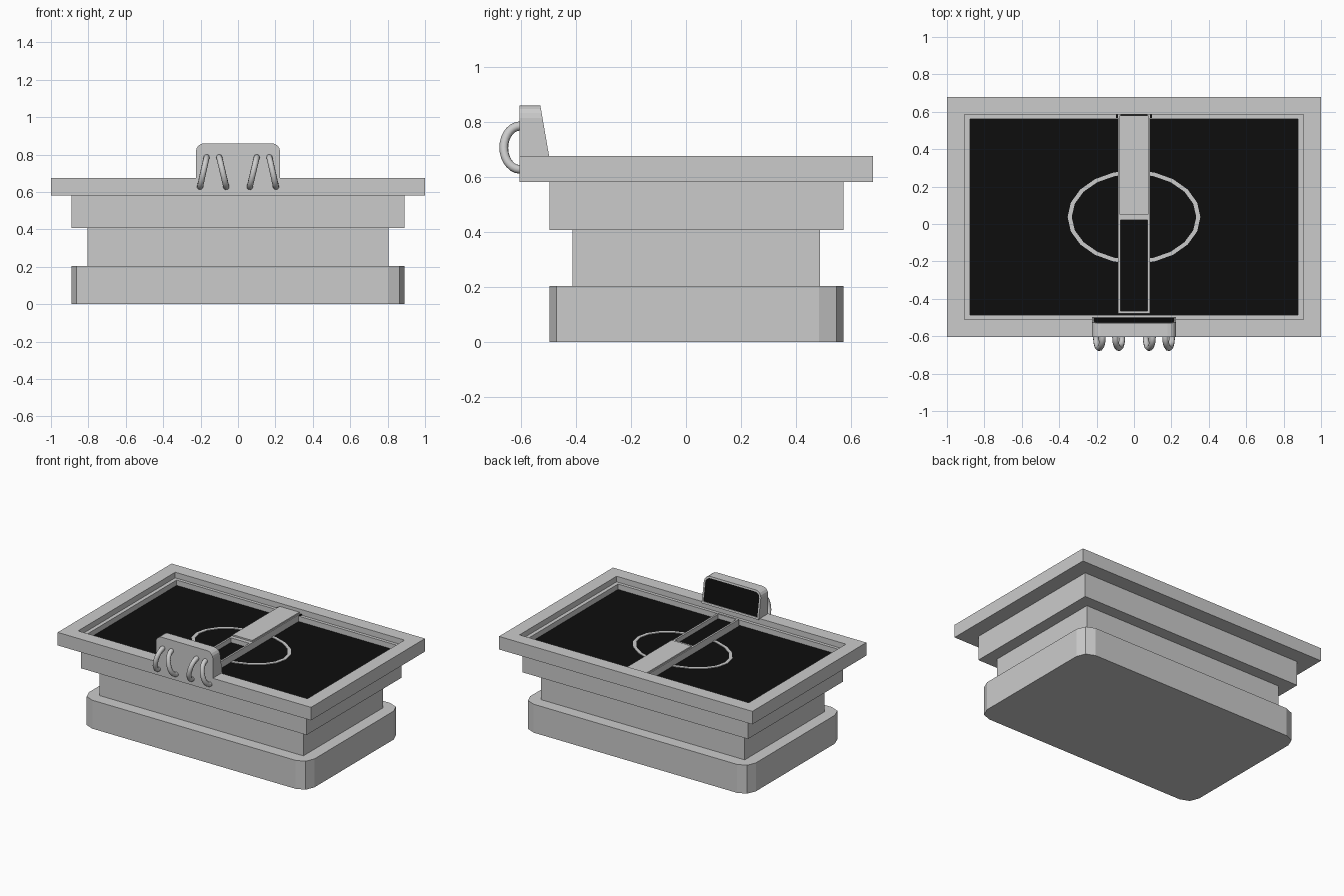
import bpy, bmesh
from math import sin, cos, pi, radians

if "Cube" in bpy.data.objects:
    bpy.data.objects.remove(bpy.data.objects["Cube"])

CY = 0.0375  # table centre in y

black = bpy.data.materials.new("black")
black.diffuse_color = (0.004, 0.004, 0.004, 1)
black.use_nodes = True
black.node_tree.nodes["Principled BSDF"].inputs["Base Color"].default_value = black.diffuse_color


def finish(name, bm, mat=None):
    bmesh.ops.recalc_face_normals(bm, faces=bm.faces)
    me = bpy.data.meshes.new(name)
    bm.to_mesh(me)
    bm.free()
    ob = bpy.data.objects.new(name, me)
    bpy.context.collection.objects.link(ob)
    if mat:
        me.materials.append(mat)
    return ob


def loft(name, rings, caps=True, closed=False, mat=None):
    """Skin a stack of equal-length point loops."""
    bm = bmesh.new()
    vs = [[bm.verts.new(p) for p in r] for r in rings]
    n = len(vs[0])
    pairs = list(zip(vs, vs[1:])) + ([(vs[-1], vs[0])] if closed else [])
    for a, b in pairs:
        for i in range(n):
            j = (i + 1) % n
            bm.faces.new((a[i], a[j], b[j], b[i]))
    if caps and not closed:
        bm.faces.new(vs[0])
        bm.faces.new(vs[-1])
    return finish(name, bm, mat)


def rect(hx, hy, z):
    return [(sx * hx, CY + sy * hy, z) for sx, sy in ((-1, -1), (1, -1), (1, 1), (-1, 1))]


def rounded(hx, hy, r, z, seg=2):
    pts = []
    for k, (sx, sy) in enumerate(((1, 1), (-1, 1), (-1, -1), (1, -1))):
        for i in range(seg + 1):
            a = k * pi / 2 + i * pi / 2 / seg
            pts.append((sx * (hx - r) + r * cos(a), CY + sy * (hy - r) + r * sin(a), z))
    return pts


def box(name, x, y, z, mat=None):
    ring = lambda h: [(x[0], y[0], h), (x[1], y[0], h), (x[1], y[1], h), (x[0], y[1], h)]
    return loft(name, [ring(z[0]), ring(z[1])], mat=mat)


# Plinth and body tiers
loft("base", [rounded(0.89, 0.535, 0.088, z) for z in (0, 0.203)])
loft("middle_tier", [rect(0.805, 0.45, z) for z in (0.203, 0.407)])
loft("upper_tier", [rect(0.89, 0.535, z) for z in (0.407, 0.582)])

# Stepped rim frame
loft("rim", [rect(1, 0.6425, 0.582), rect(1, 0.6425, 0.675),
             rect(0.905, 0.5475, 0.675), rect(0.905, 0.5475, 0.635),
             rect(0.878, 0.525, 0.635), rect(0.878, 0.525, 0.582)], closed=True)

# Sunken black surface
box("table_surface", (-0.878, 0.878), (CY - 0.525, CY + 0.525), (0.583, 0.597), black)


# Oval line on the surface
def oval(rx, ry, z):
    return [(rx * cos(2 * pi * i / 20), CY + ry * sin(2 * pi * i / 20), z) for i in range(20)]


loft("oval_line", [oval(0.355, 0.25, 0.597), oval(0.355, 0.25, 0.601),
                   oval(0.333, 0.23, 0.601), oval(0.333, 0.23, 0.597)], closed=True)

# Central bar: solid rear block and open front tray
box("bar_block", (-0.078, 0.078), (0.05, 0.58), (0.597, 0.655))
for s in (-1, 1):
    box("bar_rail", sorted((s * 0.072, s * 0.085)), (-0.478, 0.585), (0.597, 0.645))
box("bar_front_end", (-0.072, 0.072), (-0.478, -0.465), (0.597, 0.645))
box("bar_cross_piece", (-0.072, 0.072), (0.022, 0.05), (0.597, 0.645))
box("bar_tray_floor", (-0.072, 0.072), (-0.465, 0.022), (0.597, 0.612), black)
box("bar_socket", (-0.095, 0.095), (0.567, 0.59), (0.597, 0.643), black)


# Console: wedge with rounded top corners
def console_outline(hw, z0, z1, r):
    pts = [(-hw, z0), (hw, z0)]
    for cx, a0 in ((hw - r, 0), (-hw + r, 90)):
        for i in range(5):
            a = radians(a0 + 22.5 * i)
            pts.append((cx + r * cos(a), z1 - r + r * sin(a)))
    return pts


def slope_y(z):  # sloped face of the console
    return -0.498 - 0.032 * (z - 0.675) / 0.185


outer = console_outline(0.225, 0.67, 0.86, 0.045)
inner = console_outline(0.213, 0.684, 0.848, 0.035)
loft("console", [[(x, -0.605, z) for x, z in outer],
                 [(x, slope_y(z), z) for x, z in outer],
                 [(x, slope_y(z), z) for x, z in inner],
                 [(x, slope_y(z) - 0.006, z) for x, z in inner]])
loft("console_screen", [[(x, slope_y(z) - d, z) for x, z in inner] for d in (0.012, 0.004)], mat=black)

# Four slanted tube loops, mirrored left and right
for s in (-1, 1):
    for top_x, low_x in ((0.168, 0.203), (0.1, 0.063)):
        cu = bpy.data.curves.new("handle_loop", "CURVE")
        cu.dimensions = "3D"
        cu.bevel_depth = 0.0165
        cu.bevel_resolution = 2
        cu.use_fill_caps = True
        sp = cu.splines.new("POLY")
        sp.points.add(16)
        for i, p in enumerate(sp.points):
            a = radians(-10 + 200 * i / 16)
            t = (1 - cos(a)) / 2
            p.co = (s * (top_x + (low_x - top_x) * t), -0.603 - 0.06 * sin(a),
                    0.706 + 0.079 * cos(a), 1)
        ob = bpy.data.objects.new("handle_loop", cu)
        bpy.context.collection.objects.link(ob)
        bpy.context.view_layer.objects.active = ob
        for o in bpy.context.selected_objects:
            o.select_set(False)
        ob.select_set(True)
        bpy.ops.object.convert(target="MESH")
        bpy.ops.object.shade_smooth_by_angle(angle=radians(50))
